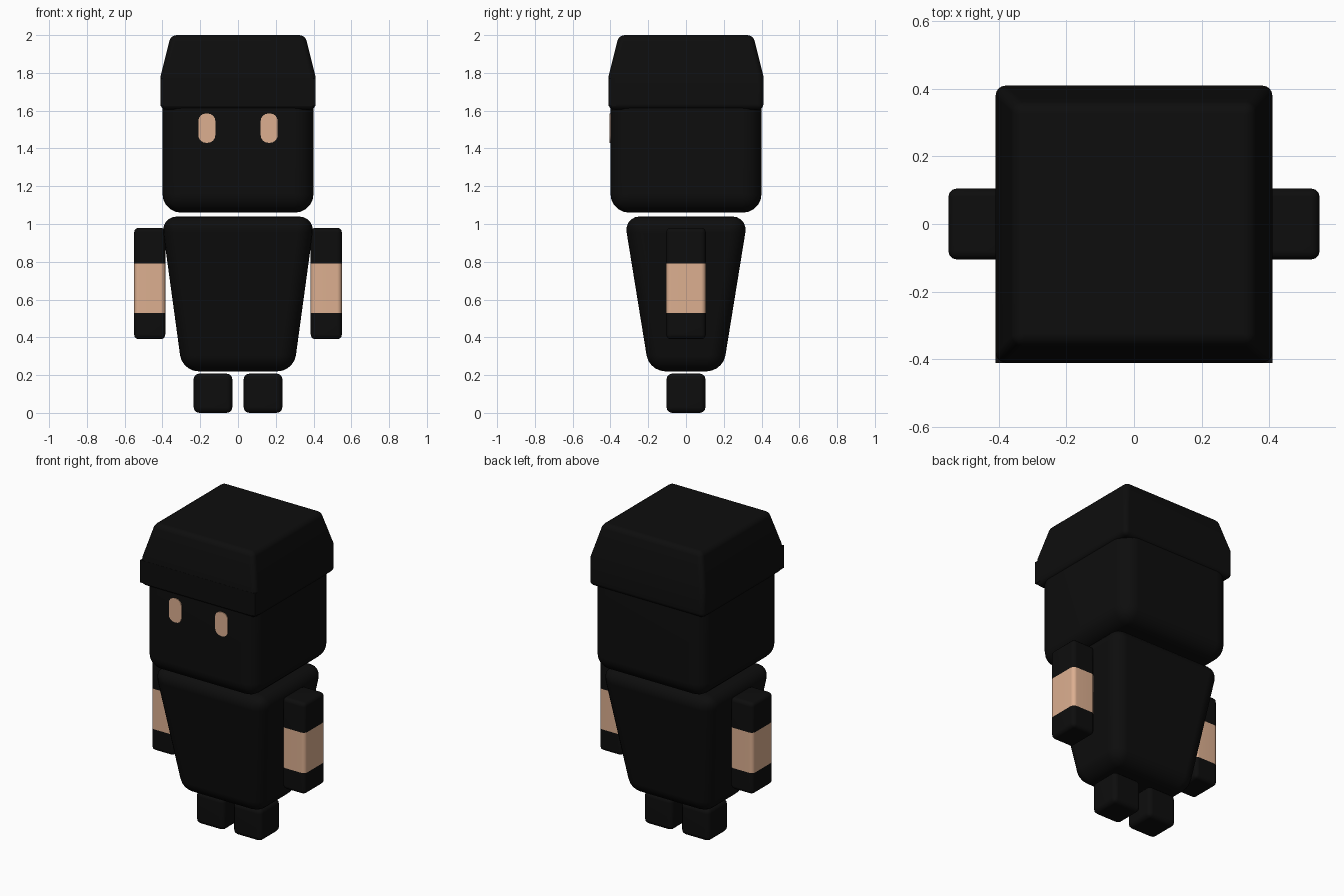
import bpy, bmesh, math
from mathutils import Vector

if "Cube" in bpy.data.objects:
    bpy.data.objects.remove(bpy.data.objects["Cube"])


def material(name, rgb):
    m = bpy.data.materials.new(name)
    m.diffuse_color = (*rgb, 1)
    m.use_nodes = True
    m.node_tree.nodes["Principled BSDF"].inputs["Base Color"].default_value = m.diffuse_color
    return m


BLACK = material("black_cloth", (0.004, 0.004, 0.004))
SKIN = material("skin", (0.72, 0.43, 0.28))


def block(name, rings, radius=0.0, segments=4, mat=BLACK, edge_filter=None, skin_band=None):
    """Stacked rectangles (cx, cy, half_x, half_y, z) joined into a solid with rounded edges."""
    bm = bmesh.new()
    loops = [[bm.verts.new((cx + sx * hx, cy + sy * hy, z))
              for sx, sy in ((-1, -1), (1, -1), (1, 1), (-1, 1))]
             for cx, cy, hx, hy, z in rings]
    bm.faces.new(loops[0][::-1])
    bm.faces.new(loops[-1])
    for a, b in zip(loops, loops[1:]):
        for i in range(4):
            j = (i + 1) % 4
            bm.faces.new((a[i], a[j], b[j], b[i]))
    bm.normal_update()
    if radius:
        edges = [e for e in bm.edges if e.calc_face_angle() > math.radians(30)
                 and (edge_filter is None or edge_filter(e))]
        bmesh.ops.bevel(bm, geom=edges, offset=radius, segments=segments,
                        profile=0.5, affect='EDGES', clamp_overlap=True)
    if skin_band:
        for z in skin_band:
            bmesh.ops.bisect_plane(bm, geom=bm.verts[:] + bm.edges[:] + bm.faces[:],
                                   plane_co=(0, 0, z), plane_no=(0, 0, 1))
        for f in bm.faces:
            if skin_band[0] < f.calc_center_median().z < skin_band[1]:
                f.material_index = 1
    mesh = bpy.data.meshes.new(name)
    bm.to_mesh(mesh)
    bm.free()
    mesh.materials.append(mat)
    if skin_band:
        mesh.materials.append(SKIN)
    ob = bpy.data.objects.new(name, mesh)
    bpy.context.collection.objects.link(ob)
    bpy.ops.object.select_all(action='DESELECT')
    ob.select_set(True)
    bpy.context.view_layer.objects.active = ob
    bpy.ops.object.shade_smooth_by_angle(angle=math.radians(40))
    if radius:
        wn = ob.modifiers.new("flat_face_normals", 'WEIGHTED_NORMAL')
        wn.keep_sharp = True
    return ob


def box(name, x, y, z, **kw):
    c = ((x[0] + x[1]) / 2, (y[0] + y[1]) / 2, (x[1] - x[0]) / 2, (y[1] - y[0]) / 2)
    return block(name, [(*c, z[0]), (*c, z[1])], **kw)


def along_y(e):
    d = e.verts[1].co - e.verts[0].co
    return abs(d.normalized().dot(Vector((0, 1, 0)))) > 0.9


# head and tapered hood
box("head", (-0.4, 0.4), (-0.4, 0.4), (1.06, 1.86), radius=0.1, segments=5)
block("hood", [(0, 0, 0.41, 0.41, 1.605), (0, 0, 0.41, 0.41, 1.785), (0, 0, 0.355, 0.355, 2.0)],
      radius=0.03)

# square-cornered band across the front of the hood
box("hood_front_band", (-0.41, 0.41), (-0.411, -0.37), (1.625, 1.77))

# tapered body
block("body", [(0, 0, 0.295, 0.195, 0.22), (0, 0, 0.407, 0.328, 1.04)], radius=0.085, segments=5)

# eyes, arms and legs on both sides
for side, s in (("left", -1), ("right", 1)):
    def span(a, b):
        return tuple(sorted((s * a, s * b)))
    box(side + "_eye", span(0.12, 0.21), (-0.405, -0.37), (1.43, 1.585),
        radius=0.04, mat=SKIN, edge_filter=along_y)
    box(side + "_arm", span(0.385, 0.55), (-0.105, 0.105), (0.39, 0.98),
        radius=0.025, segments=3, skin_band=(0.53, 0.79))
    box(side + "_leg", span(0.03, 0.235), (-0.103, 0.103), (0.0, 0.208),
        radius=0.03, segments=3)
